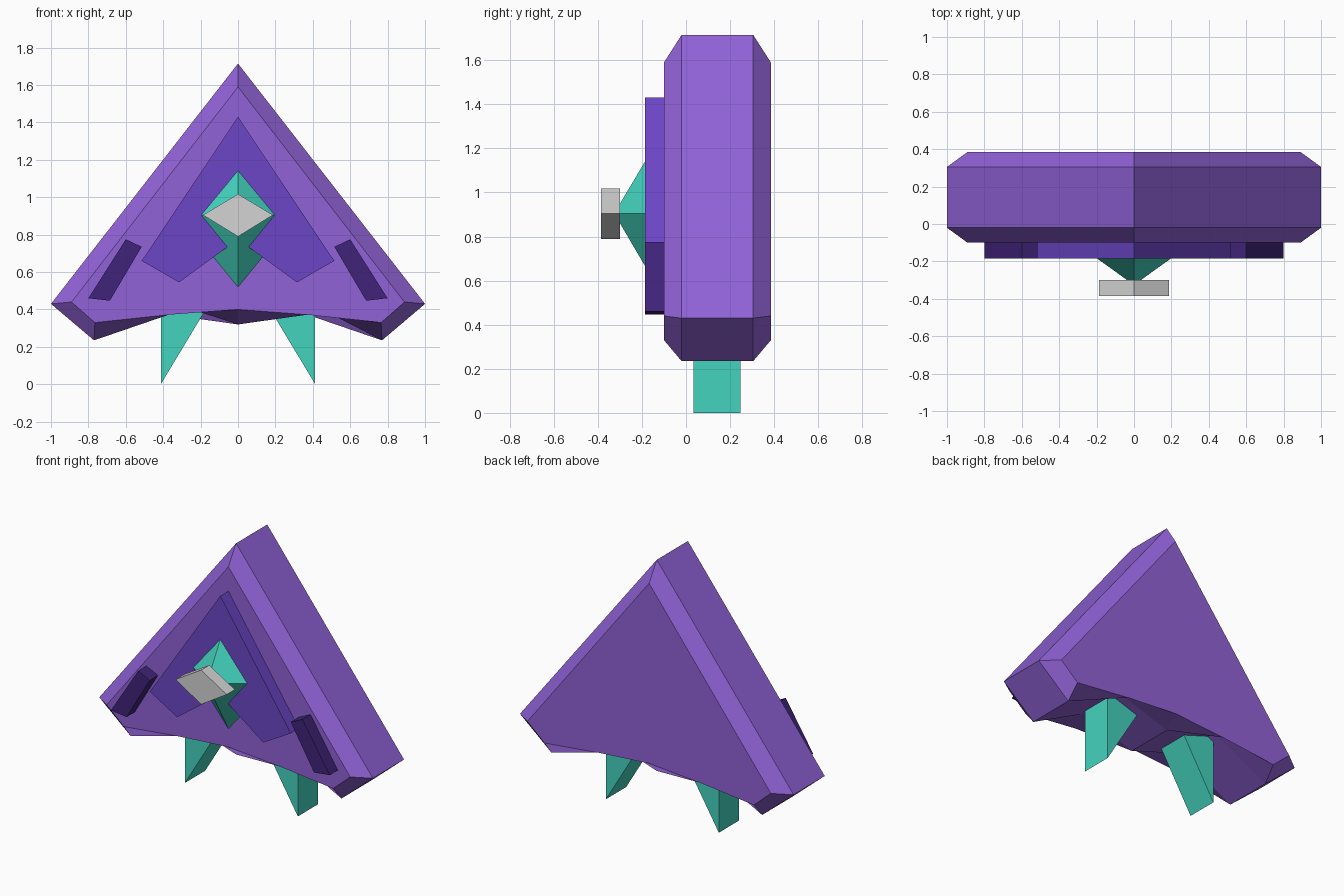
import bpy, bmesh

if "Cube" in bpy.data.objects:
    bpy.data.objects.remove(bpy.data.objects["Cube"])


def material(name, rgb):
    """Flat colour from sRGB 0-255 values."""
    m = bpy.data.materials.new(name)
    lin = [((c / 255 + 0.055) / 1.055) ** 2.4 for c in rgb]
    m.diffuse_color = (*lin, 1)
    m.use_nodes = True
    m.node_tree.nodes["Principled BSDF"].inputs["Base Color"].default_value = m.diffuse_color
    return m


PURPLE = material("purple", (145, 98, 215))
VIOLET = material("violet", (108, 70, 198))
DARK = material("dark_violet", (64, 35, 120))
TEAL = material("teal", (68, 211, 190))
GREY = material("light_grey", (212, 212, 212))


def mirrored(half):
    """Close a right-hand half outline (x, z), starting and ending on x = 0."""
    return half + [(-x, z) for x, z in reversed(half) if x > 0]


def loft(name, mat, rings):
    """Solid through (y, outline) rings with flat end caps."""
    bm = bmesh.new()
    loops = [[bm.verts.new((x, y, z)) for x, z in pts] for y, pts in rings]
    for a, b in zip(loops, loops[1:]):
        for i in range(len(a)):
            j = (i + 1) % len(a)
            bm.faces.new((a[i], a[j], b[j], b[i]))
    bm.faces.new(loops[0])
    bm.faces.new(loops[-1])
    bmesh.ops.recalc_face_normals(bm, faces=bm.faces)
    finish(name, mat, bm)


def finish(name, mat, bm):
    me = bpy.data.meshes.new(name)
    bm.to_mesh(me)
    bm.free()
    me.materials.append(mat)
    bpy.context.collection.objects.link(bpy.data.objects.new(name, me))


# Body: bevelled arrowhead with an arched, keeled underside
outer = mirrored([(0, 1.715), (1, 0.43), (0.77, 0.235), (0.37, 0.44), (0, 0.32)])
inner = mirrored([(0, 1.59), (0.89, 0.44), (0.765, 0.33), (0.37, 0.372), (0, 0.40)])
loft("body", PURPLE, [(-0.10, inner), (-0.02, outer), (0.305, outer), (0.385, inner)])

# Raised chevron plate on the front
chevron = mirrored([(0, 1.43), (0.515, 0.66), (0.315, 0.545), (0, 0.775)])
loft("chevron_plate", VIOLET, [(-0.185, chevron), (-0.09, chevron)])

# Teal pyramid behind the centre diamond
bm = bmesh.new()
tip = bm.verts.new((0, -0.326, 0.905))
base = [bm.verts.new((x, -0.10, z)) for x, z in
        [(0, 1.285), (0.315, 0.905), (0, 0.52), (-0.315, 0.905)]]
for i in range(4):
    bm.faces.new((base[i], base[(i + 1) % 4], tip))
bm.faces.new(base)
bmesh.ops.recalc_face_normals(bm, faces=bm.faces)
finish("gem", TEAL, bm)

# Grey diamond at the centre
diamond = mirrored([(0, 1.017), (0.187, 0.905), (0, 0.79)])
loft("centre_diamond", GREY, [(-0.385, diamond), (-0.30, diamond)])

# Side bars and pointed legs, one on each side
for side, s in (("left", -1), ("right", 1)):
    bar = [(s * x, z) for x, z in [(0.515, 0.735), (0.60, 0.775), (0.80, 0.46), (0.685, 0.447)]]
    loft("side_bar_" + side, DARK, [(-0.185, bar), (-0.09, bar)])
    leg = [(s * x, z) for x, z in [(0.413, 0), (0.413, 0.48), (0.16, 0.42)]]
    loft("leg_" + side, TEAL, [(0.035, leg), (0.247, leg)])
